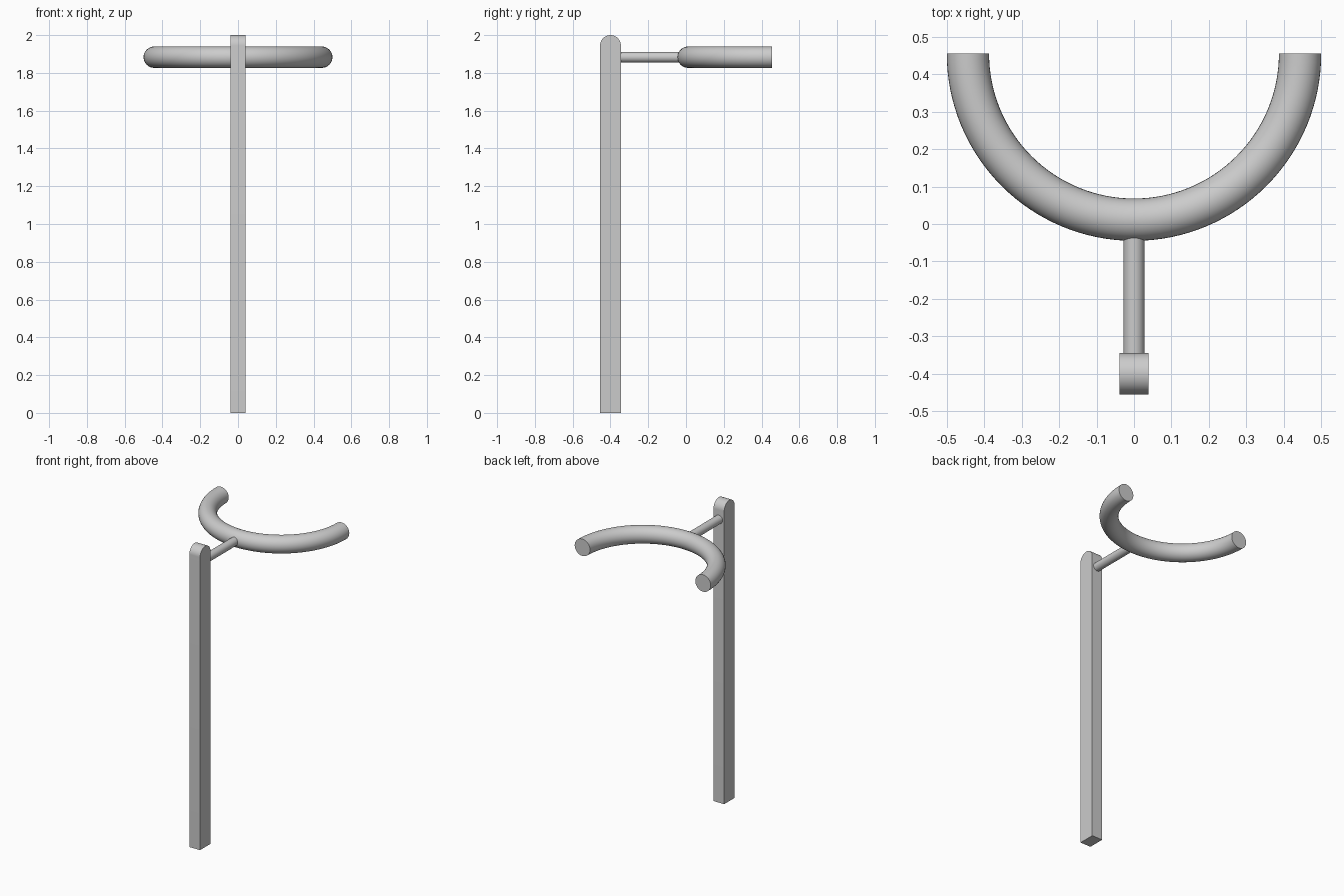
import bpy, bmesh
from math import pi, sin, cos, radians
from mathutils import Vector

if "Cube" in bpy.data.objects:
    bpy.data.objects.remove(bpy.data.objects["Cube"])

Z_ARM = 1.883      # height of the rod and hoop
HOOP_Y = 0.455     # centre of the half hoop


def loft(name, rings):
    """Skin matching closed sections and cap both ends."""
    bm = bmesh.new()
    rows = [[bm.verts.new(p) for p in ring] for ring in rings]
    for a, b in zip(rows, rows[1:]):
        for i in range(len(a)):
            j = (i + 1) % len(a)
            bm.faces.new((a[i], a[j], b[j], b[i]))
    bm.faces.new(rows[0])
    bm.faces.new(rows[-1])
    bmesh.ops.recalc_face_normals(bm, faces=bm.faces)
    mesh = bpy.data.meshes.new(name)
    bm.to_mesh(mesh)
    bm.free()
    obj = bpy.data.objects.new(name, mesh)
    bpy.context.collection.objects.link(obj)
    bpy.ops.object.select_all(action='DESELECT')
    obj.select_set(True)
    bpy.context.view_layer.objects.active = obj
    bpy.ops.object.shade_smooth_by_angle(angle=radians(35))
    return obj


def circle(center, side, radius, n=32):
    """Circle spanned by a horizontal direction and the z axis."""
    up = Vector((0, 0, 1))
    return [Vector(center) + radius * (side * cos(2 * pi * k / n) + up * sin(2 * pi * k / n))
            for k in range(n)]


# Upright post with a rounded top
r, y0 = 0.055, -0.4
profile = [(y0 - r, 0), (y0 + r, 0)]
profile += [(y0 + r * cos(pi * k / 24), 2 - r + r * sin(pi * k / 24)) for k in range(25)]
loft("post", [[(x, y, z) for y, z in profile] for x in (-0.039, 0.039)])

# Rod joining post and hoop
loft("support_rod", [circle((0, y, Z_ARM), Vector((1, 0, 0)), 0.028) for y in (-0.36, -0.01)])

# Open half hoop with flat ends
R, steps = 0.4435, 64
hoop = []
for k in range(steps + 1):
    a = pi + pi * k / steps
    out = Vector((cos(a), sin(a), 0))
    hoop.append(circle(Vector((0, HOOP_Y, Z_ARM)) + out * R, out, 0.0565))
loft("half_hoop", hoop)
